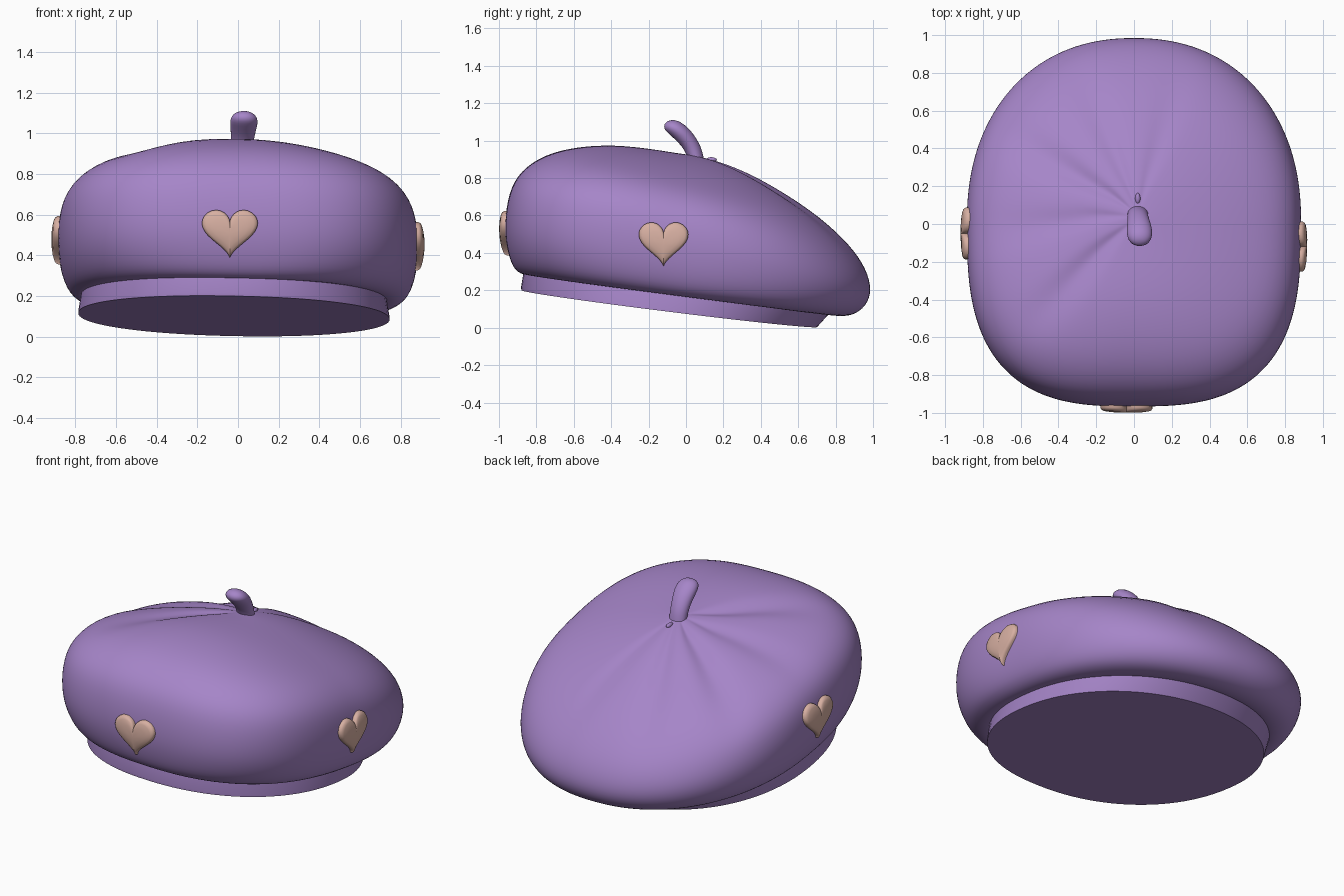
import bpy, bmesh, math
from mathutils import Vector
from mathutils.bvhtree import BVHTree

if "Cube" in bpy.data.objects:
    bpy.data.objects.remove(bpy.data.objects["Cube"])


def material(name, rgb):
    m = bpy.data.materials.new(name)
    m.diffuse_color = (*rgb, 1)
    m.use_nodes = True
    m.node_tree.nodes["Principled BSDF"].inputs["Base Color"].default_value = m.diffuse_color
    return m


PURPLE = material("soft purple", (0.38, 0.235, 0.58))
PEACH = material("dusty peach", (0.68, 0.43, 0.36))
ROLL = -0.02  # the hat leans slightly to one side


def finish(name, bm, mat, angle=180):
    bmesh.ops.recalc_face_normals(bm, faces=bm.faces)
    me = bpy.data.meshes.new(name)
    bm.to_mesh(me)
    bm.free()
    me.materials.append(mat)
    ob = bpy.data.objects.new(name, me)
    bpy.context.collection.objects.link(ob)
    bpy.ops.object.select_all(action='DESELECT')
    bpy.context.view_layer.objects.active = ob
    ob.select_set(True)
    bpy.ops.object.shade_smooth_by_angle(angle=math.radians(angle))
    return ob


def bridge(bm, loops):
    for a, b in zip(loops, loops[1:]):
        n = len(a)
        for i in range(n):
            bm.faces.new((a[i], a[(i + 1) % n], b[(i + 1) % n], b[i]))


def fan(bm, loop, co):
    c = bm.verts.new(co)
    for i in range(len(loop)):
        bm.faces.new((loop[i], loop[(i + 1) % len(loop)], c))


def loft(rings, seg):
    """Ring: front y, z, back y, z, half width, side z, centre x, front and back squareness."""
    bm = bmesh.new()
    loops = []
    for fy, fz, by, bz, rx, sz, cx, nf, nb in rings:
        loop = []
        for i in range(seg):
            t = 2 * math.pi * i / seg
            c, s = math.cos(t), math.sin(t)
            p = 2 / (nb if s > 0 else nf)
            x = cx + rx * math.copysign(abs(c) ** p, c)
            v = math.copysign(abs(s) ** p, s)
            z = (fz + bz) / 2 + v * (bz - fz) / 2
            z += (sz - (fz + bz) / 2) * (1 - v * v) + ROLL * x
            loop.append(bm.verts.new((x, (fy + by) / 2 + v * (by - fy) / 2, z)))
        loops.append(loop)
    bridge(bm, loops)
    return bm, loops


# Crown: tilted rings from the underside, round the bulge, up to the apex
crown_rings = [
    (-.84, .290, .74, .090, .73, .190, -.02, 2.3, 2.1),
    (-.885, .285, .80, .062, .775, .180, -.01, 2.4, 2.1),
    (-.93, .325, .89, .062, .835, .215, 0, 2.6, 2.2),
    (-.96, .43, .965, .115, .873, .31, 0, 2.8, 2.2),
    (-.972, .55, .995, .20, .887, .42, 0, 2.9, 2.2),
    (-.95, .72, .965, .315, .885, .52, 0, 2.9, 2.2),
    (-.89, .835, .88, .44, .86, .635, 0, 2.8, 2.2),
    (-.76, .925, .72, .59, .77, .74, 0, 2.6, 2.2),
    (-.58, .968, .52, .725, .60, .815, 0, 2.4, 2.1),
    (-.38, .978, .34, .825, .40, .875, 0, 2.2, 2),
    (-.18, .955, .19, .885, .20, .91, .01, 2, 2),
    (-.03, .93, .09, .91, .06, .922, .02, 2, 2),
]
bm, loops = loft(crown_rings, 96)
fan(bm, loops[-1], (.02, .04, .922))
# Soft pleats running out from the stem: direction and depth
pleats = [(152, .04), (113, .025), (73, .014), (190, .022), (228, .028)]
for loop in loops[6:11]:
    for v in loop:
        dx, dy = v.co.x - .02, v.co.y - .08
        r, a = math.hypot(dx, dy), math.degrees(math.atan2(dy, dx))
        fade = max(0, math.sin(math.pi * min(r / .9, 1)))
        for ang, depth in pleats:
            d = (a - ang + 180) % 360 - 180
            v.co.z -= depth * fade * math.exp(-(d / 8) ** 2)
crown = finish("crown", bm, PURPLE)
sub = crown.modifiers.new("smooth", 'SUBSURF')
sub.levels = sub.render_levels = 2

# Head band with a closed flat underside
bm, loops = loft([
    (-.88, .200, .70, .003, .765, .1, -.02, 2.2, 2.1),
    (-.882, .215, .712, .015, .765, .113, -.02, 2.2, 2.1),
    (-.868, .300, .775, .085, .752, .192, -.02, 2.3, 2.1),
], 96)
bm.faces.new(loops[0])
finish("head_band", bm, PURPLE, 40)

# Curved stem on top
bm, loops = loft([
    (fy, fz, by, bz, rx, (fz + bz) / 2, cx, 2, 2) for fy, fz, by, bz, rx, cx in [
        (.015, .89, .098, .89, .055, .02),
        (-.005, .945, .088, .945, .055, .02),
        (-.035, .985, .07, .99, .058, .023),
        (-.075, 1.022, .035, 1.045, .066, .028),
        (-.105, 1.048, -.005, 1.085, .069, .03),
        (-.119, 1.068, -.042, 1.108, .058, .03),
        (-.116, 1.09, -.072, 1.112, .034, .03)]], 24)
fan(bm, loops[-1], (.03, -.097, 1.106))
stem = finish("stem", bm, PURPLE)
sub = stem.modifiers.new("smooth", 'SUBSURF')
sub.levels = sub.render_levels = 1

# Small thread end behind the stem
bm = bmesh.new()
bmesh.ops.create_uvsphere(bm, u_segments=12, v_segments=8, radius=1)
for v in bm.verts:
    v.co = Vector((.02, .135, .898)) + Vector((v.co.x * .014, v.co.y * .03, v.co.z * .014))
finish("thread_end", bm, PURPLE)

# Puffy heart patches pressed onto the crown surface
deps = bpy.context.evaluated_depsgraph_get()
tree = BVHTree.FromObject(crown, deps)


def heart(name, centre, normal, width):
    n, up = Vector(normal), Vector((0, 0, 1))
    u = up.cross(n)

    def place(px, py, h):
        p = Vector(centre) + u * px + up * py
        hit = tree.ray_cast(p + n, -n)[0]
        return (hit if hit else p) + n * h

    bm = bmesh.new()
    loops = []
    for s, h in [(1, -.012), (1.0, .012), (.95, .022), (.85, .027), (.6, .031), (.3, .033)]:
        loop = []
        for i in range(48):
            t = 2 * math.pi * i / 48
            hx = math.sin(t) ** 3
            hy = (13 * math.cos(t) - 5 * math.cos(2 * t) - 2 * math.cos(3 * t)
                  - math.cos(4 * t) + 2.5) / 29
            loop.append(bm.verts.new(place(hx * width / 2 * s, hy * .238 * s, h)))
        loops.append(loop)
    bridge(bm, loops)
    fan(bm, loops[-1], place(0, 0, .033))
    finish(name, bm, PEACH, 60)


heart("front_heart", (-.04, -.96, .505), (0, -1, 0), .275)
heart("right_heart", (.88, -.12, .445), (1, 0, 0), .265)
heart("left_heart", (-.88, -.05, .475), (-1, 0, 0), .275)
